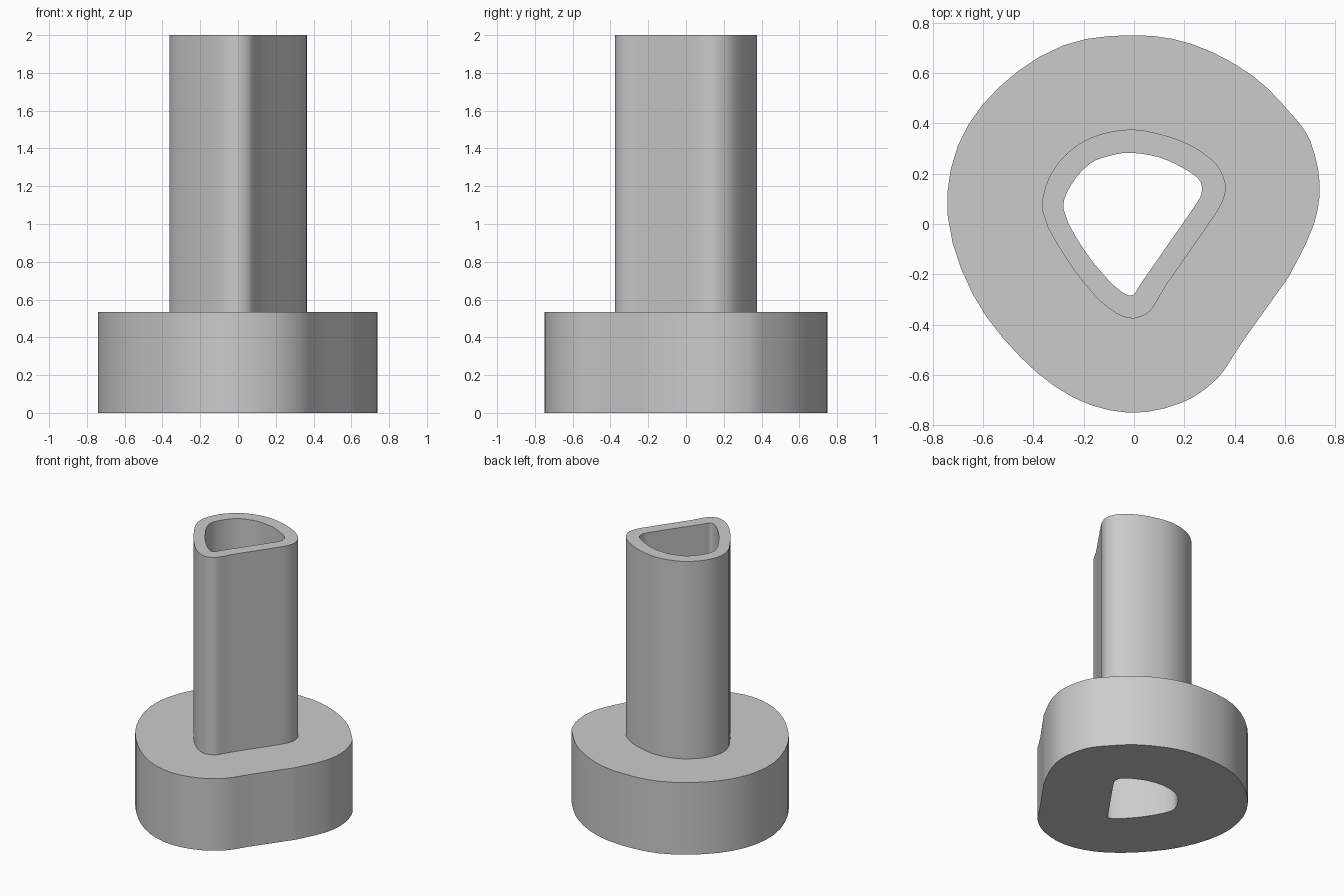
import bpy
import bmesh
import math
from mathutils import Vector
from mathutils.geometry import interpolate_bezier

default_cube = bpy.data.objects.get("Cube")
if default_cube:
    bpy.data.objects.remove(default_cube, do_unlink=True)

grey = bpy.data.materials.new("plain grey")
grey.use_nodes = True
grey_colour = (0.6, 0.6, 0.6, 1)
grey.diffuse_color = grey_colour
grey.node_tree.nodes["Principled BSDF"].inputs["Base Color"].default_value = grey_colour

STEPS = 3  # segments between neighbouring profile points
FLANGE_TOP = 0.535
TUBE_TOP = 2.0


def smooth_loop(points):
    """Closed smooth outline through the given profile points."""
    pts = [Vector(p) for p in points]
    n = len(pts)
    tangents = [(pts[(i + 1) % n] - pts[i - 1]).normalized() for i in range(n)]
    outline = []
    for i in range(n):
        j = (i + 1) % n
        reach = (pts[j] - pts[i]).length / 3
        span = interpolate_bezier(pts[i], pts[i] + tangents[i] * reach,
                                  pts[j] - tangents[j] * reach, pts[j], STEPS + 1)
        outline += [p.to_2d() for p in span[:-1]]
    return outline


def build_shell(name, levels):
    """Skin a chain of (outline, height) rings with quads."""
    bm = bmesh.new()
    rings = [[bm.verts.new((p.x, p.y, z)) for p in outline] for outline, z in levels]
    for lower, upper in zip(rings, rings[1:]):
        for i in range(len(lower)):
            bm.faces.new((lower[i - 1], upper[i - 1], upper[i], lower[i]))
    mesh = bpy.data.meshes.new(name)
    bm.to_mesh(mesh)
    bm.free()
    mesh.materials.append(grey)
    obj = bpy.data.objects.new(name, mesh)
    bpy.context.collection.objects.link(obj)
    bpy.ops.object.select_all(action='DESELECT')
    obj.select_set(True)
    bpy.context.view_layer.objects.active = obj
    bpy.ops.object.shade_smooth_by_angle(angle=math.radians(35))
    return obj


# Rounded teardrop profiles, clockwise from the back
flange_outline = smooth_loop([
    (0, .75), (.23, .715), (.47, .59), (.64, .42), (.7, .33), (.738, .16), (.715, 0),
    (.62, -.2), (.59, -.245), (.44, -.455), (.41, -.5), (.33, -.615), (.19, -.71),
    (-.02, -.75), (-.24, -.69), (-.45, -.53), (-.64, -.28), (-.74, .03), (-.7, .31),
    (-.54, .54), (-.28, .71)])
tube_outline = smooth_loop([
    (0, .375), (.13, .35), (.23, .31), (.31, .255), (.345, .21), (.365, .145), (.345, .075),
    (.3, .005), (.28, -.025), (.13, -.24), (.1, -.29), (.065, -.345), (.03, -.367),
    (-.01, -.375), (-.07, -.355), (-.155, -.285), (-.27, -.135), (-.363, .05), (-.33, .2),
    (-.23, .31), (-.12, .36)])
bore_outline = smooth_loop([
    (-.02, .283), (.1, .265), (.19, .225), (.245, .19), (.265, .165), (.27, .135), (.262, .105),
    (.24, .07), (.22, .04), (.025, -.24), (.01, -.265), (0, -.28), (-.01, -.283),
    (-.02, -.284), (-.045, -.272), (-.1, -.225), (-.2, -.1), (-.28, .06), (-.25, .155),
    (-.175, .24), (-.1, .27)])

# Flange: underside, outer wall and shoulder up to the tube
build_shell("flange", [(bore_outline, 0), (flange_outline, 0),
                       (flange_outline, FLANGE_TOP), (tube_outline, FLANGE_TOP)])

# Tube: outer wall, rim and the bore running down through the flange
build_shell("tube", [(tube_outline, FLANGE_TOP), (tube_outline, TUBE_TOP),
                     (bore_outline, TUBE_TOP), (bore_outline, 0)])
